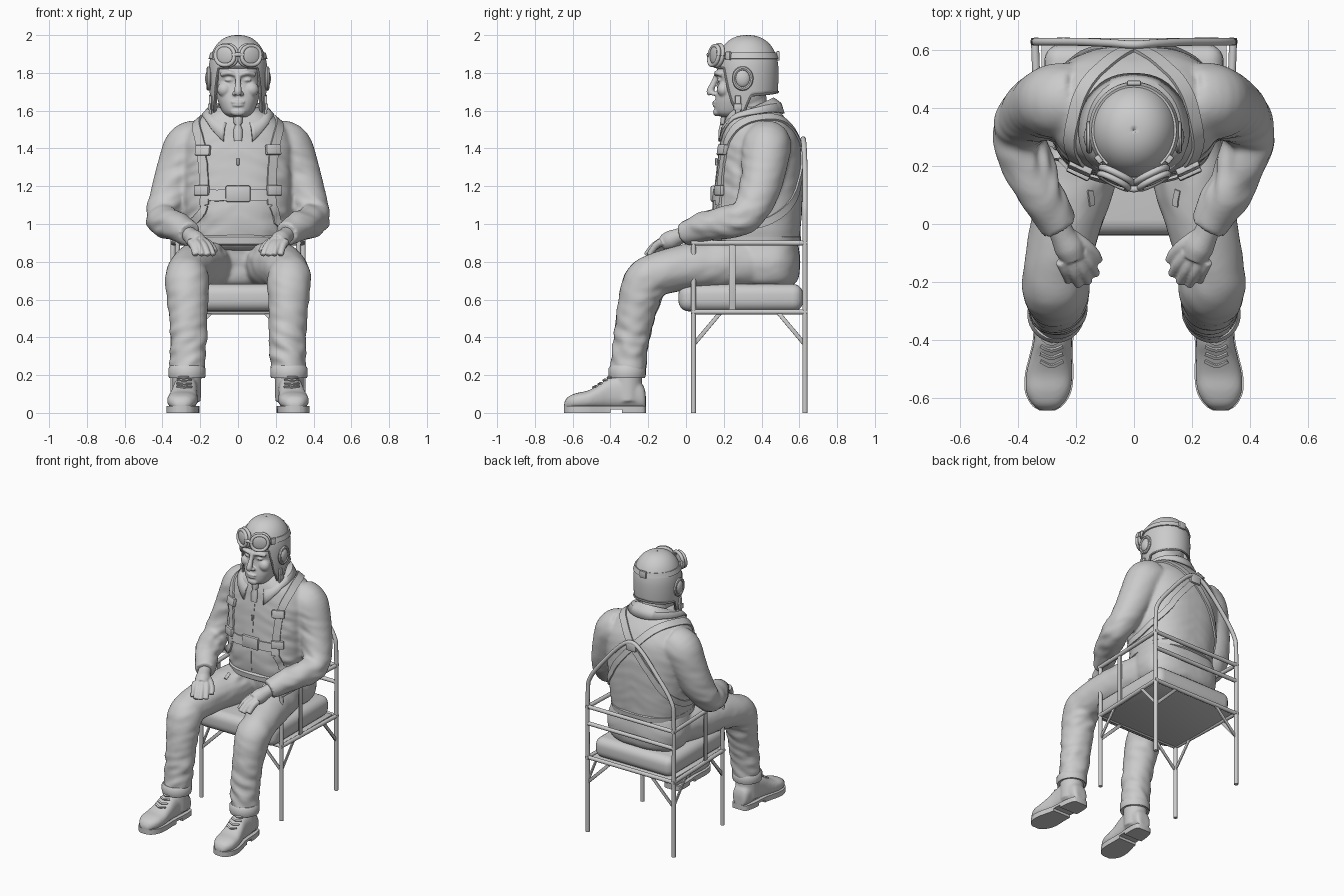
import bpy, bmesh
from math import sin, cos, pi, radians, exp, copysign
from mathutils import Vector as V, Matrix, noise
from mathutils.bvhtree import BVHTree

if "Cube" in bpy.data.objects:
    bpy.data.objects.remove(bpy.data.objects["Cube"])

SIDES = ((1, "left"), (-1, "right"))

# ---------- helpers ----------
def add(name, bm, sharp=40):
    bmesh.ops.recalc_face_normals(bm, faces=bm.faces)
    me = bpy.data.meshes.new(name)
    bm.to_mesh(me); bm.free()
    o = bpy.data.objects.new(name, me)
    bpy.context.collection.objects.link(o)
    me.shade_smooth()
    me.set_sharp_from_angle(angle=radians(sharp))
    return o

def spline(pts, k=6):
    P, out = [pts[0], *pts, pts[-1]], []
    for a, b, c, d in zip(P, P[1:], P[2:], P[3:]):
        for t in (j / k for j in range(k)):
            out.append([.5 * (2*q + (r-p)*t + (2*p-5*q+4*r-s)*t*t + (3*q-p-3*r+s)*t**3)
                        for p, q, r, s in zip(a, b, c, d)])
    return out + [list(pts[-1])]

def skin(name, rings, closed=True, cap=True):
    bm = bmesh.new()
    vs = [[bm.verts.new(p) for p in r] for r in rings]
    n = len(vs[0])
    for a, b in zip(vs, vs[1:]):
        for i in range(n if closed else n - 1):
            bm.faces.new((a[i], a[(i+1) % n], b[(i+1) % n], b[i]))
    if cap:
        bm.faces.new(vs[0]); bm.faces.new(vs[-1])
    return add(name, bm)

def oval(c, a, b, n=32, p=2):
    f = lambda x: copysign(abs(x) ** (2 / p), x)
    return [V(c) + V(a)*f(cos(2*pi*i/n)) + V(b)*f(sin(2*pi*i/n)) for i in range(n)]

def tube(name, pts, r=None, n=12, k=6, s=1):
    P = spline([(p[0]*s, p[1], p[2], r or p[3]) for p in pts], k)
    C = [V(p[:3]) for p in P]
    rings, side = [], None
    for i, c in enumerate(C):
        t = (C[min(i+1, len(C)-1)] - C[max(i-1, 0)]).normalized()
        side = side or t.orthogonal()
        side = (side - t * side.dot(t)).normalized()
        rings.append(oval(c, side * P[i][3], t.cross(side) * P[i][3], n))
    return skin(name, rings)

def blob(name, c, r, yaw=0):
    bm = bmesh.new()
    bmesh.ops.create_uvsphere(bm, u_segments=28, v_segments=18, radius=1)
    bm.transform(Matrix.Translation(c) @ Matrix.Rotation(yaw, 4, 'Z') @ Matrix.Diagonal((*r, 1)))
    return add(name, bm)

def box(name, c, size, bevel=.005, seg=2, rot=Matrix()):
    bm = bmesh.new()
    bmesh.ops.create_cube(bm, size=1)
    bm.transform(Matrix.Diagonal((*size, 1)))
    bmesh.ops.bevel(bm, geom=bm.edges[:], offset=bevel, segments=seg, profile=.5, affect='EDGES')
    bm.transform(Matrix.Translation(c) @ rot)
    return add(name, bm)

def fuse(name, objs, voxel, smooth):
    bm = bmesh.new()
    for o in objs:
        bm.from_mesh(o.data); bpy.data.objects.remove(o)
    o = add(name, bm)
    m = o.modifiers.new("union", 'REMESH'); m.mode = 'VOXEL'; m.voxel_size = voxel
    m = o.modifiers.new("soften", 'SMOOTH'); m.iterations = smooth; m.factor = .5
    me = bpy.data.meshes.new_from_object(o.evaluated_get(bpy.context.evaluated_depsgraph_get()))
    o.modifiers.clear(); o.data = me; me.shade_smooth()
    return o

def folds(o, amp, scale, spots):
    data = [(v, v.co.copy(), v.normal.copy()) for v in o.data.vertices]
    for v, c, n in data:
        a = V((abs(c.x), c.y, c.z))
        w = .15 + sum(exp(-(a - V(s)).length_squared / .01) for s in spots)
        v.co = c + n * amp * w * noise.noise(V((c.x*scale[0], c.y*scale[1], (c.z + .4*a.x)*scale[2])))

def ribbon(name, pts, nors, w, th):
    rings = []
    for i, p in enumerate(pts):
        t = pts[min(i+1, len(pts)-1)] - pts[max(i-1, 0)]
        n = nors[i].normalized()
        e = t.cross(n).normalized() * w / 2
        q = p - n * .004
        rings.append([q + e, q + e + n*th, q - e + n*th, q - e])
    return skin(name, rings)

def strap(name, pts, tree, w=.05, th=.014, s=1):
    hits = [tree.find_nearest(V((p[0]*s, p[1], p[2]))) for p in spline(pts, 8)]
    N = [h[1] for h in hits]
    N = [sum(N[max(0, i-2):i+3], V()) for i in range(len(N))]
    return ribbon(name, [h[0] for h in hits], N, w, th)

def surface(o):
    return BVHTree.FromPolygons([v.co for v in o.data.vertices], [p.vertices[:] for p in o.data.polygons])

# ---------- chair ----------
X, XF, YF, YB, R = .343, .32, .04, .63, .014
tube("rear_frame_hoop", [(-X, YB, 0), (-X, YB, .5), (-X, YB, .98), (-.32, YB, 1.12), (-.2, YB, 1.28), (-.08, .625, 1.41),
     (0, .62, 1.45), (.08, .625, 1.41), (.2, YB, 1.28), (.32, YB, 1.12), (X, YB, .98), (X, YB, .5), (X, YB, 0)], R)
for z in (.535, .78, .9):
    tube("back_rail", [(-X, YB, z), (X, YB, z)], R, k=1)
tube("front_rail", [(-XF, YF, .535), (XF, YF, .535)], R, k=1)
for s, side in SIDES:
    tube(side + "_front_leg", [(XF, YF, 0), (XF, YF, .9)], R, k=1, s=s)
    for z in (.535, .9):
        tube(side + "_side_rail", [(XF, YF - .014, z), (X, YB + .014, z)], R, k=1, s=s)
    box(side + "_arm_slat", (s*.328, .245, .715), (.012, .036, .36), .003)
    for x, y, d in ((XF, YF, 1), (X, YB, -1)):
        box(side + "_side_brace", (s*x, y + d*.07, .445), (.01, .022, .225), .003, rot=Matrix.Rotation(-d*radians(40), 4, 'X'))
        box(side + "_cross_brace", (s*(x - .09), y, .445), (.022, .01, .25), .003, rot=Matrix.Rotation(-s*radians(45), 4, 'Y'))
box("seat_pan", (0, .335, .535), (.64, .58, .016), .003)
box("seat_cushion", (0, .29, .61), (.62, .66, .145), .055, 5)

# ---------- jacket ----------
torso = spline([(.86, .25, .21, .58), (.9, .265, .16, .6), (1.05, .285, .14, .613), (1.2, .295, .155, .618), (1.35, .3, .17, .615),
                (1.45, .285, .185, .595), (1.53, .235, .2, .55), (1.585, .165, .22, .505), (1.62, .1, .24, .46)])
parts = [skin("torso", [oval((0, (f+b)/2, z), (hx, 0, 0), (0, (b-f)/2, 0), 48, 2.5) for z, hx, f, b in torso])]
for s, side in SIDES:
    parts.append(tube("sleeve", [(.2, .43, 1.43, .125), (.265, .425, 1.4, .13), (.315, .41, 1.28, .118), (.362, .38, 1.15, .105),
                 (.398, .325, 1.05, .091), (.39, .26, 1.015, .088), (.335, .13, .995, .082), (.255, -.01, .945, .066)], n=28, s=s))
jacket = fuse("jacket", parts, .011, 8)
folds(jacket, .015, (9, 9, 22), [(.42, .3, 1.05), (.35, .15, 1.0), (.25, .2, 1.0), (.3, .25, 1.3)])
skinmap = surface(jacket)
# turned-down collar, lower edge laid on the jacket
rim = []
for i in range(45):
    t = radians(-152 + 304 * i / 44)
    tip = max(0, abs(t) - 2.0) * .12
    p, n, *_ = skinmap.find_nearest(V((.165*sin(t), .335 + .18*cos(t), 1.545 + .035*cos(t) - tip)))
    low_edge = p + n * .014
    top = V((.112*sin(t), .335 + .13*cos(t), 1.61 + .06*cos(t)))
    rim.append([V((.102*sin(t), .335 + .115*cos(t), 1.55 + .05*cos(t))), top,
                (top + low_edge) / 2 + V((sin(t)*.012, cos(t)*.012, .012)), low_edge])
skin("jacket_collar", rim, False, False).modifiers.new("thickness", 'SOLIDIFY').thickness = .012
strap("jacket_zip", [(0, .15, 1.5), (0, .12, 1.3), (0, .1, 1.1), (0, .1, .95)], skinmap, .016, .007)
box("zip_pull", (0, .16, 1.33), (.014, .012, .04), .004)
skin("waistband", [oval((0, .375, z), (hx, 0, 0), (0, hx*.87, 0), 48, 2.5) for z, hx in ((.885, .25), (.895, .266), (.93, .27), (.945, .255))])
skin("necktie", [oval((0, y, z), (w, 0, 0), (0, .015, 0), 16) for z, y, w in ((1.44, .185, .022), (1.5, .188, .024), (1.525, .195, .014), (1.53, .195, .022), (1.57, .2, .026))])

# ---------- harness ----------
for s, side in SIDES:
    strap(side + "_shoulder_strap", [(0, .64, 1.42), (.1, .57, 1.53), (.19, .44, 1.57), (.215, .3, 1.53), (.21, .17, 1.4), (.2, .13, 1.2), (.2, .13, 1.1)], skinmap, s=s)
    strap(side + "_hip_strap", [(.2, .13, 1.1), (.23, .17, 1.02), (.29, .3, .99), (.29, .45, 1.02), (.22, .6, 1.14), (.12, .63, 1.28), (0, .64, 1.42)], skinmap, .04, s=s)
    for z in (1.4, 1.18):
        p, n, *_ = skinmap.find_nearest(V((s*.205, .15, z)))
        box(side + "_strap_buckle", p + n*.012, (.085, .024, .055), .006, rot=n.to_track_quat('-Y', 'Z').to_matrix().to_4x4())
strap("chest_belt", [(-.21, .13, 1.16), (-.1, .1, 1.16), (0, .1, 1.16), (.1, .1, 1.16), (.21, .13, 1.16)], skinmap, .06)
box("belt_buckle", (0, .143, 1.16), (.13, .024, .085), .008)
box("back_strap_keeper", (0, .622, 1.42), (.08, .024, .06), .008)

# ---------- trousers ----------
seat = spline([(.67, .22, .3, .55), (.7, .265, .26, .59), (.8, .29, .24, .605), (.92, .26, .22, .59)], 4)
parts = [skin("hips", [oval((0, (f+b)/2, z), (hx, 0, 0), (0, (b-f)/2, 0), 40, 2.6) for z, hx, f, b in seat])]
for s, side in SIDES:
    parts.append(tube("trouser_leg", [(.13, .45, .79, .125), (.185, .2, .785, .135), (.235, 0, .77, .122), (.268, -.15, .735, .113), (.27, -.215, .69, .118),
                 (.266, -.255, .57, .107), (.262, -.285, .4, .097), (.27, -.31, .19, .092)], n=28, s=s))
    skin(side + "_trouser_cuff", [oval((s*.27, -.312, z), (r, 0, 0), (0, r, 0), 32) for z, r in ((.19, .085), (.185, .095), (.2, .099), (.235, .099), (.25, .088))])
trousers = fuse("trousers", parts, .011, 8)
folds(trousers, .017, (9, 12, 20), [(.27, -.31, .27), (.27, -.2, .62), (.15, .2, .85), (.27, -.29, .4)])
legmap = surface(trousers)
for s, side in SIDES:
    strap(side + "_pocket_zip", [(.115, .05, .93), (.14, .11, .93)], legmap, .02, .012, s)

# ---------- boots: y, centre x, half width, top z ----------
FOOT = spline([(-.213, .27, .035, .1), (-.23, .27, .056, .15), (-.3, .274, .066, .2), (-.4, .28, .066, .19), (-.46, .287, .072, .15),
               (-.52, .293, .08, .118), (-.58, .297, .076, .105), (-.625, .299, .052, .085), (-.645, .3, .022, .055)], 5)
def slab(name, rows, z0, z1, s):
    edge = [(s*(c + w + .004), y) for y, c, w, _ in rows] + [(s*(c - w - .004), y) for y, c, w, _ in rows[::-1]]
    skin(name, [[V((x, y, z)) for x, y in edge] for z in (z0, z1)])
for s, side in SIDES:
    foot = skin("foot", [oval((s*c, y, zt/2 + .01), (w, 0, 0), (0, 0, zt/2 - .01), 28, 2.5) for y, c, w, zt in FOOT])
    boot = fuse(side + "_boot", [foot, tube("shaft", [(.272, -.31, .06, .075), (.27, -.31, .25, .078)], n=28, s=s)], .008, 5)
    slab(side + "_welt", FOOT, .018, .036, s)
    slab(side + "_heel", [f for f in FOOT if f[0] > -.36], 0, .02, s)
    slab(side + "_sole", [f for f in FOOT if f[0] < -.39], 0, .02, s)
    top = surface(boot)
    for i in range(4):
        y, z = -.415 - .024*i, .21 - .021*i
        strap(side + "_lace", [(.25, y + .02, z - .02), (.285, y - .01, z), (.32, y + .02, z - .02)], top, .011, .013, s)

# ---------- hands ----------
for s, side in SIDES:
    parts = [tube("palm", [(.265, .01, .95, .042), (.248, -.035, .935, .043), (.225, -.08, .915, .051), (.208, -.12, .9, .042)], n=20, s=s)]
    for a, b in (((.18, -.1), (.13, -.175)), ((.203, -.118), (.157, -.203)), ((.229, -.13), (.19, -.212)), ((.253, -.128), (.225, -.197))):
        m = ((a[0]+b[0])/2 - .002, (a[1]+b[1])/2)
        parts.append(tube("finger", [(*a, .908, .021), (*m, .882, .019), (*b, .835, .015)], s=s))
    parts.append(tube("thumb", [(.235, -.03, .925, .026), (.175, -.07, .905, .024), (.14, -.1, .88, .02), (.12, -.13, .855, .015)], s=s))
    fuse(side + "_hand", parts, .0055, 3)

# ---------- head ----------
face = spline([(1.567, .05, .185, .3), (1.59, .08, .157, .37), (1.64, .103, .152, .41), (1.69, .115, .16, .42), (1.75, .12, .17, .43),
               (1.8, .12, .162, .43), (1.84, .118, .172, .43), (1.9, .1, .2, .41)])
parts = [skin("skull", [oval((0, (f+b)/2, z), (hx, 0, 0), (0, (b-f)/2, 0), 40, 2.4) for z, hx, f, b in face]),
         tube("neck", [(0, .36, 1.42, .095), (0, .33, 1.7, .092)], n=28),
         tube("nose", [(0, .166, 1.8, .014), (0, .15, 1.755, .015), (0, .129, 1.705, .02), (0, .135, 1.688, .019)]),
         blob("upper_lip", (0, .15, 1.645), (.034, .011, .007)), blob("lower_lip", (0, .151, 1.628), (.029, .011, .008)),
         blob("chin", (0, .165, 1.592), (.04, .022, .022))]
for s, _ in SIDES:
    parts += [blob("nostril", (s*.018, .147, 1.69), (.014, .017, .012)), blob("cheek", (s*.07, .2, 1.712), (.04, .036, .04)),
              tube("brow", [(.018, .162, 1.792, .012), (.05, .163, 1.8, .013), (.09, .188, 1.79, .011)], s=s),
              blob("eyelid", (s*.047, .178, 1.762), (.024, .014, .009))]
fuse("face", parts, .0055, 4)

# ---------- flying helmet ----------
def shell(t, z, off=0):
    f = (1 - min(1, (z - 1.8) / .2) ** 2.3) ** (1/2.3) if z > 1.8 else 1 - .12 * ((1.8 - z) / .2) ** 2
    return V(((.155 + off) * f * sin(t), .325 - (.165 + off) * f * cos(t), z))
EDGE = [(0, 1.83), (42, 1.825), (56, 1.66), (68, 1.585), (82, 1.585), (97, 1.68), (180, 1.70)]
def low(t):
    a = abs((t * 180 / pi + 180) % 360 - 180)
    for (a0, z0), (a1, z1) in zip(EDGE, EDGE[1:]):
        if a <= a1 + 1e-6:
            return z0 + (z1 - z0) * (a - a0) / (a1 - a0)
T = [2*pi*i/120 for i in range(120)]
helmet = skin("flying_helmet", [[shell(t, low(t) + (1.999999 - low(t)) * sin(u/24*pi/2)) for t in T] for u in range(25)], True, False)
helmet.modifiers.new("thickness", 'SOLIDIFY').thickness = .012
tube("helmet_piping", [shell(t, low(t), .001) for t in T + [0]], .006, 8, 1)
arc = [radians(40 + 280*i/60) for i in range(61)]
ribbon("goggle_strap", [shell(t, 1.89, .004) for t in arc], [V((sin(t), -cos(t), .3)) for t in arc], .034, .008)
box("goggle_strap_buckle", (0, .487, 1.89), (.05, .018, .05), .006)
tube("goggle_bridge", [(-.03, .128, 1.892), (0, .12, 1.897), (.03, .128, 1.892)], .011)
for s, side in SIDES:
    yaw, c = s * radians(26), V((s*.069, .148, 1.892))
    ax = V((cos(yaw), sin(yaw), 0))
    for r, d, w in ((.055, 0, .011), (.059, .022, .012)):
        back = V((-sin(yaw), cos(yaw), 0)) * d
        loop = oval(c + back, ax * r, (0, .008, r*.93), 32, 2.2)
        tube(side + "_goggle_rim", loop + loop[:1], w, 10, 1)
    blob(side + "_goggle_lens", c + V((0, .006, 0)), (.056, .016, .052), yaw)
    # ear cup, flap strap and buckle
    blob(side + "_ear_cup", (s*.152, .3, 1.77), (.022, .04, .046))
    ring = oval((s*.155, .3, 1.77), (0, .046, 0), (0, 0, .054), 32)
    tube(side + "_ear_cup_rim", ring + ring[:1], .011, 8, 1)
    box(side + "_goggle_clip", shell(s*radians(52), 1.89, .012), (.02, .03, .045), .005, rot=Matrix.Rotation(s*radians(-38), 4, 'Z'))
    box(side + "_chin_strap", (s*.146, .275, 1.63), (.016, .03, .1), .005)
    box(side + "_chin_buckle", (s*.152, .275, 1.62), (.016, .045, .035), .005)
